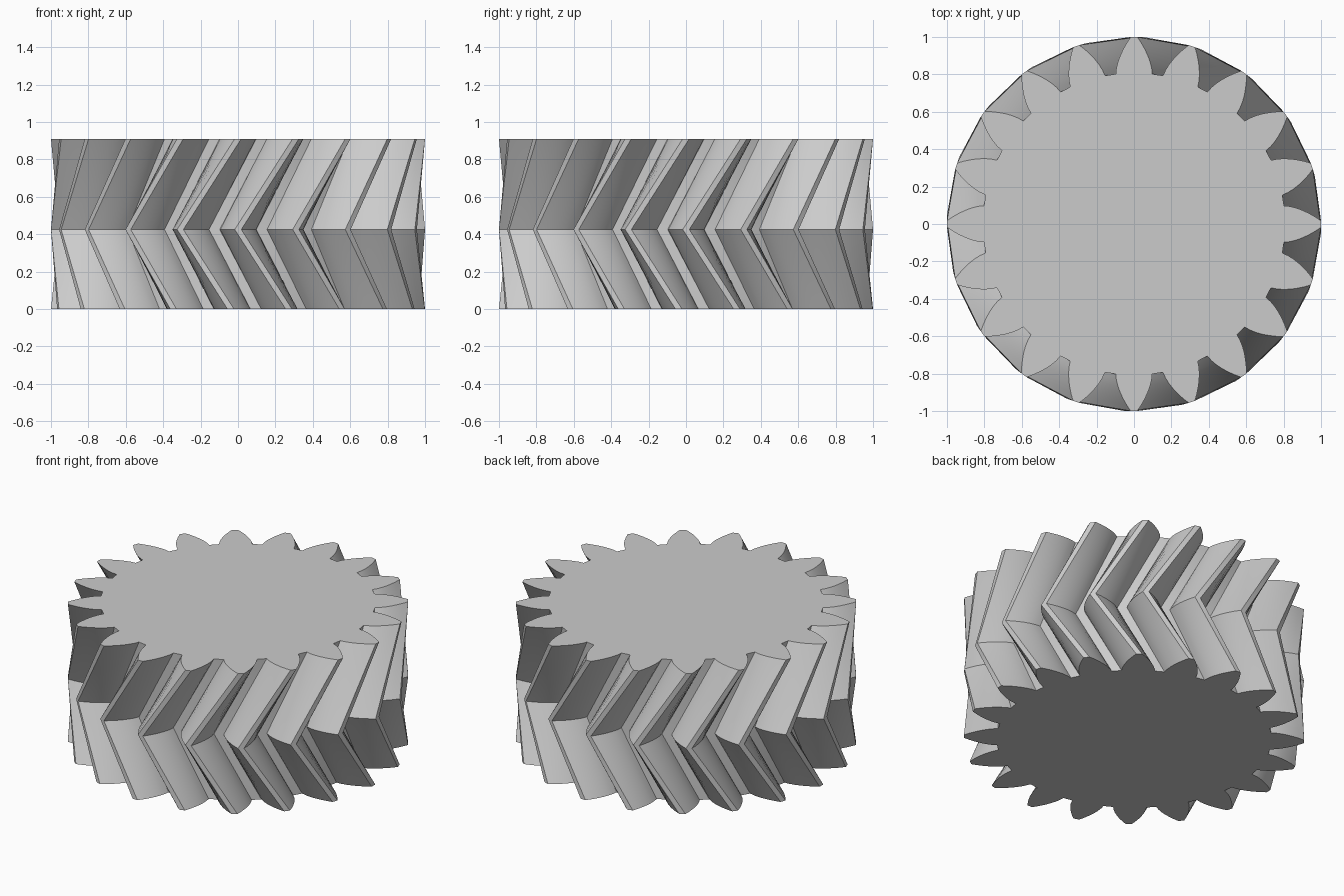
import bpy
import bmesh
import math

cube = bpy.data.objects.get("Cube")
if cube:
    bpy.data.objects.remove(cube, do_unlink=True)

# Gear proportions
TEETH = 20
TIP_R, ROOT_R = 1.0, 0.808
PITCH_R = TIP_R * TEETH / (TEETH + 2)
PRESSURE = math.radians(28)
BASE_R = PITCH_R * math.cos(PRESSURE)
STEPS = 6
PITCH = math.tau / TEETH
HEIGHT, MIDDLE = 0.91, 0.425


def involute(radius):
    a = math.acos(min(1.0, BASE_R / radius))
    return math.tan(a) - a


def half_angle(radius):
    """Half the angular thickness of a tooth at a given radius."""
    return PITCH / 4 + involute(PITCH_R) - involute(radius)


def gear_outline():
    """Polar points of the whole toothed outline, counter-clockwise."""
    radii = [ROOT_R + (TIP_R - ROOT_R) * i / STEPS for i in range(STEPS + 1)]
    flank = [(r, half_angle(r)) for r in radii]
    tooth = [(r, -a) for r, a in flank] + [(r, a) for r, a in reversed(flank)]
    return [(r, a + k * PITCH) for k in range(TEETH) for r, a in tooth]


steel = bpy.data.materials.new("light_grey")
steel.use_nodes = True
grey = (0.6, 0.6, 0.6, 1.0)
steel.diffuse_color = grey
steel.node_tree.nodes["Principled BSDF"].inputs["Base Color"].default_value = grey

# Three outlines: the middle one is turned back by one tooth
upper_turn = PITCH
lower_turn = PITCH * MIDDLE / (HEIGHT - MIDDLE)
levels = [(0.0, lower_turn - upper_turn), (MIDDLE, -upper_turn), (HEIGHT, 0.0)]

bm = bmesh.new()
outline = gear_outline()
rings = [[bm.verts.new((r * math.cos(a + turn), r * math.sin(a + turn), z))
          for r, a in outline] for z, turn in levels]

# Slanted tooth walls
walls = []
count = len(outline)
for low, high in zip(rings, rings[1:]):
    for i in range(count):
        j = (i + 1) % count
        walls.append(bm.faces.new((low[i], low[j], high[j], high[i])))
bmesh.ops.triangulate(bm, faces=walls, quad_method='SHORT_EDGE')

# Flat end caps
bm.faces.new(rings[-1])
bm.faces.new(list(reversed(rings[0])))
bm.normal_update()

mesh = bpy.data.meshes.new("herringbone_gear")
bm.to_mesh(mesh)
bm.free()
mesh.materials.append(steel)
gear = bpy.data.objects.new("herringbone_gear", mesh)
bpy.context.collection.objects.link(gear)

# Smooth flanks, crisp tips and ends
bpy.ops.object.select_all(action='DESELECT')
gear.select_set(True)
bpy.context.view_layer.objects.active = gear
bpy.ops.object.shade_smooth_by_angle(angle=math.radians(30))
